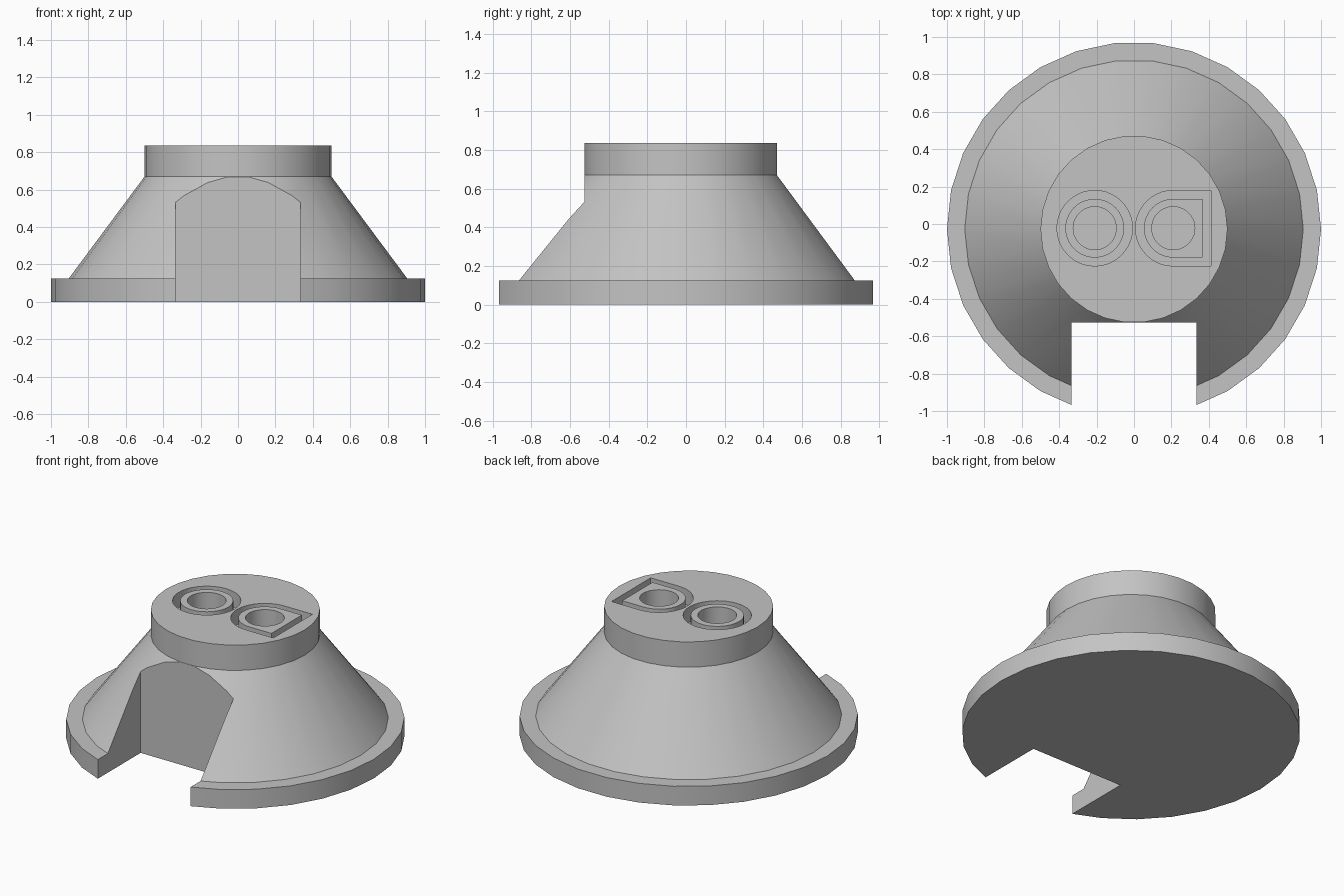
import bpy, bmesh
from math import sin, cos, pi

if "Cube" in bpy.data.objects:
    bpy.data.objects.remove(bpy.data.objects["Cube"])

CY = -0.0275          # axis of the turned body
TOP, SHOULDER = 0.835, 0.67

grey = bpy.data.materials.new("plain_grey")
grey.use_nodes = True
grey.diffuse_color = (0.55, 0.55, 0.55, 1)
grey.node_tree.nodes["Principled BSDF"].inputs["Base Color"].default_value = grey.diffuse_color


def finish(name, bm):
    bmesh.ops.recalc_face_normals(bm, faces=bm.faces)
    mesh = bpy.data.meshes.new(name)
    bm.to_mesh(mesh)
    bm.free()
    mesh.materials.append(grey)
    obj = bpy.data.objects.new(name, mesh)
    bpy.context.collection.objects.link(obj)
    return obj


def lathe(name, profile, sides):
    """Closed solid of rings given as (radius, height)."""
    bm = bmesh.new()
    rings = [[bm.verts.new((r * cos(2 * pi * i / sides), CY + r * sin(2 * pi * i / sides), z))
              for i in range(sides)] for r, z in profile]
    for a, b in zip(rings, rings[1:]):
        for i in range(sides):
            j = (i + 1) % sides
            bm.faces.new((a[i], a[j], b[j], b[i]))
    bm.faces.new(rings[0])
    bm.faces.new(rings[-1])
    return finish(name, bm)


def prism(name, outline, z0, z1):
    """Vertical prism over a flat outline."""
    bm = bmesh.new()
    low = [bm.verts.new((x, y, z0)) for x, y in outline]
    high = [bm.verts.new((x, y, z1)) for x, y in outline]
    n = len(outline)
    bm.faces.new(low)
    bm.faces.new(high)
    for i in range(n):
        j = (i + 1) % n
        bm.faces.new((low[i], low[j], high[j], high[i]))
    return finish(name, bm)


def round_outline(cx, r, square=False, sides=40):
    """Circle, or a half circle with a square right side."""
    span = pi if square else 2 * pi
    steps = sides // 2 + 1 if square else sides
    pts = [(cx + r * cos(pi / 2 + span * i / (sides // 2 if square else sides)),
            CY + 0.005 + r * sin(pi / 2 + span * i / (sides // 2 if square else sides)))
           for i in range(steps)]
    if square:
        pts += [(cx + r, CY + 0.005 - r), (cx + r, CY + 0.005 + r)]
    return pts


def combine(target, tool, operation):
    mod = target.modifiers.new(operation.lower(), "BOOLEAN")
    mod.operation, mod.solver, mod.object = operation, "EXACT", tool
    bpy.context.view_layer.objects.active = target
    bpy.ops.object.modifier_apply(modifier=mod.name)
    bpy.data.objects.remove(tool)


# Flange, cone and neck turned as one solid
body = lathe("flanged_cone_body",
             [(1, 0), (1, 0.125), (0.905, 0.125), (0.5, SHOULDER), (0.5, TOP)], 30)

# Square notch through the front, just clear of the neck
back = CY - 0.498
combine(body, prism("notch_cutter", [(-0.335, -2), (0.335, -2), (0.335, back), (-0.335, back)],
                    -0.2, 1.2), "DIFFERENCE")

# Two sockets: a groove around a raised collar with a deep hole
for side, square in ((-1, False), (1, True)):
    cx = side * 0.21
    combine(body, prism("groove_cutter", round_outline(cx, 0.202, square), TOP - 0.1, 1), "DIFFERENCE")
    combine(body, prism("collar", round_outline(cx, 0.157, square), TOP - 0.12, TOP), "UNION")
    combine(body, prism("hole_cutter", round_outline(cx, 0.115), TOP - 0.165, 1), "DIFFERENCE")

bpy.ops.object.select_all(action="DESELECT")
body.select_set(True)
bpy.context.view_layer.objects.active = body
bpy.ops.object.shade_smooth_by_angle(angle=pi / 7)
